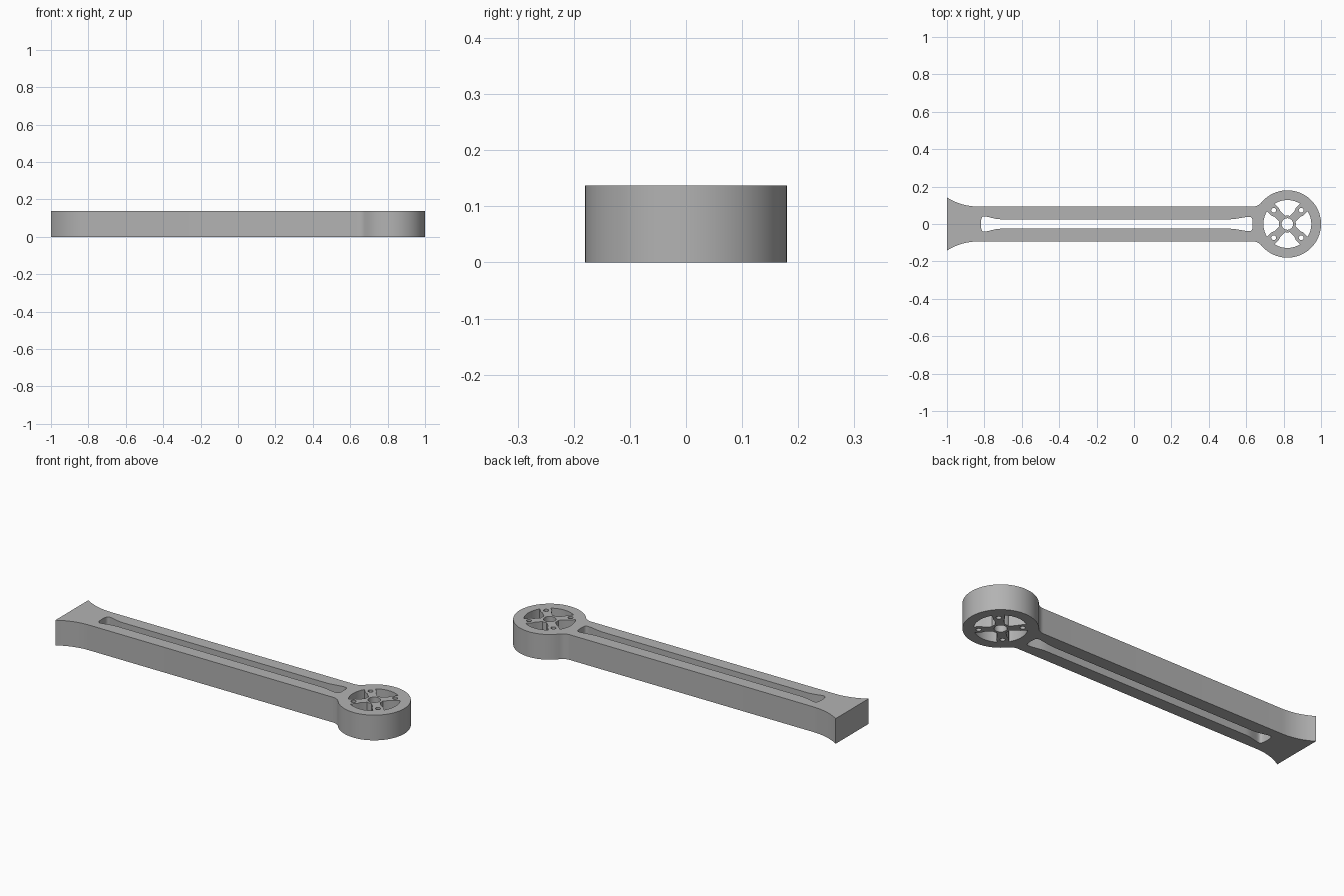
import bpy, bmesh
from math import sin, cos, asin, sqrt, pi, radians

cube = bpy.data.objects.get("Cube")
if cube:
    bpy.data.objects.remove(cube, do_unlink=True)

HEIGHT = 0.137
HALF_W = 0.093            # half width of the beam
RING_X, RING_R, BORE_R = 0.82, 0.18, 0.128


def arc(cx, cy, r, a0, a1, n):
    return [(cx + r * cos(a0 + (a1 - a0) * i / n),
             cy + r * sin(a0 + (a1 - a0) * i / n)) for i in range(n + 1)]


def mirrored(points):
    """Close an upper half outline with its reflection in y."""
    return points + [(x, -y) for x, y in reversed(points) if abs(y) > 1e-6]


def rounded(points, r, n=5):
    """Round every corner of a closed polygon with a quadratic curve."""
    out = []
    for i, p in enumerate(points):
        ends = []
        for q in (points[i - 1], points[(i + 1) % len(points)]):
            d = sqrt((q[0] - p[0]) ** 2 + (q[1] - p[1]) ** 2)
            t = min(r / d, 0.45)
            ends.append((p[0] + (q[0] - p[0]) * t, p[1] + (q[1] - p[1]) * t))
        for k in range(n + 1):
            t = k / n
            out.append(tuple((1 - t) ** 2 * a + 2 * t * (1 - t) * b + t * t * c
                             for a, b, c in zip(ends[0], p, ends[1])))
    return out


# Outer outline: flared foot, straight beam, filleted neck, round head
run, rise = 0.17, 0.049
flare_r = (run ** 2 + rise ** 2) / (2 * rise)
flare = arc(-1 + run, HALF_W + flare_r, flare_r,
            -pi / 2 - asin(run / flare_r), -pi / 2, 12)
fillet_r = 0.06
dy, dist = HALF_W + fillet_r, RING_R + fillet_r
neck_a = asin(dy / dist)
neck = arc(RING_X - dist * cos(neck_a), dy, fillet_r, -pi / 2, -neck_a, 8)
head = arc(RING_X, 0, RING_R, pi - neck_a, 0, 40)
loops = [mirrored(flare + neck + head[1:])]

# Long slot that widens at both ends
loops.append(rounded(mirrored([(-0.818, 0.03), (-0.805, 0.044), (-0.73, 0.025),
                               (0.53, 0.025), (0.62, 0.041), (0.634, 0.03)]), 0.025))

# Hub bore, four spoke windows and four screw holes
loops.append(arc(RING_X, 0, 0.031, 0, 2 * pi, 32)[:-1])
hub_r, spoke, pad = 0.045, 0.022, 0.028
a_in = pi / 4 - asin(spoke / hub_r)
a_mid = pi / 4 - asin(spoke / 0.08)
a_pad = pi / 4 - asin(pad / 0.095)
a_out = pi / 4 - asin(pad / BORE_R)
window = (arc(0, 0, BORE_R, -a_out, a_out, 16)
          + [(0.095 * cos(a_pad), 0.095 * sin(a_pad)),
             (0.08 * cos(a_mid), 0.08 * sin(a_mid))]
          + arc(0, 0, hub_r, a_in, -a_in, 6)
          + [(0.08 * cos(a_mid), -0.08 * sin(a_mid)),
             (0.095 * cos(a_pad), -0.095 * sin(a_pad))])
for i in range(4):
    a = i * pi / 2
    loops.append([(RING_X + x * cos(a) - y * sin(a), x * sin(a) + y * cos(a))
                  for x, y in window])
    b = a + pi / 4
    loops.append(arc(RING_X + 0.104 * cos(b), 0.104 * sin(b), 0.013, 0, 2 * pi, 16)[:-1])

# Fill the outline with its holes and extrude it to full height
curve = bpy.data.curves.new("arm_profile", "CURVE")
curve.dimensions = "2D"
curve.fill_mode = "BOTH"
curve.extrude = HEIGHT / 2
for loop in loops:
    spline = curve.splines.new("POLY")
    spline.points.add(len(loop) - 1)
    for point, (x, y) in zip(spline.points, loop):
        point.co = (x, y, 0, 1)
    spline.use_cyclic_u = True
arm = bpy.data.objects.new("motor_arm", curve)
bpy.context.collection.objects.link(arm)
bpy.ops.object.select_all(action="DESELECT")
arm.select_set(True)
bpy.context.view_layer.objects.active = arm
bpy.ops.object.convert(target="MESH")
arm = bpy.context.object
arm.name = "motor_arm"

# Weld the caps to the walls and stand the arm on the ground
bm = bmesh.new()
bm.from_mesh(arm.data)
bmesh.ops.remove_doubles(bm, verts=bm.verts, dist=1e-5)
bmesh.ops.recalc_face_normals(bm, faces=bm.faces)
bmesh.ops.translate(bm, verts=bm.verts, vec=(0, 0, HEIGHT / 2))
bm.to_mesh(arm.data)
bm.free()

# Plain grey plastic
grey = bpy.data.materials.new("grey_plastic")
grey.use_nodes = True
color = (0.45, 0.45, 0.45, 1)
grey.diffuse_color = color
grey.node_tree.nodes["Principled BSDF"].inputs["Base Color"].default_value = color
arm.data.materials.clear()
arm.data.materials.append(grey)
bpy.ops.object.shade_smooth_by_angle(angle=radians(30))
